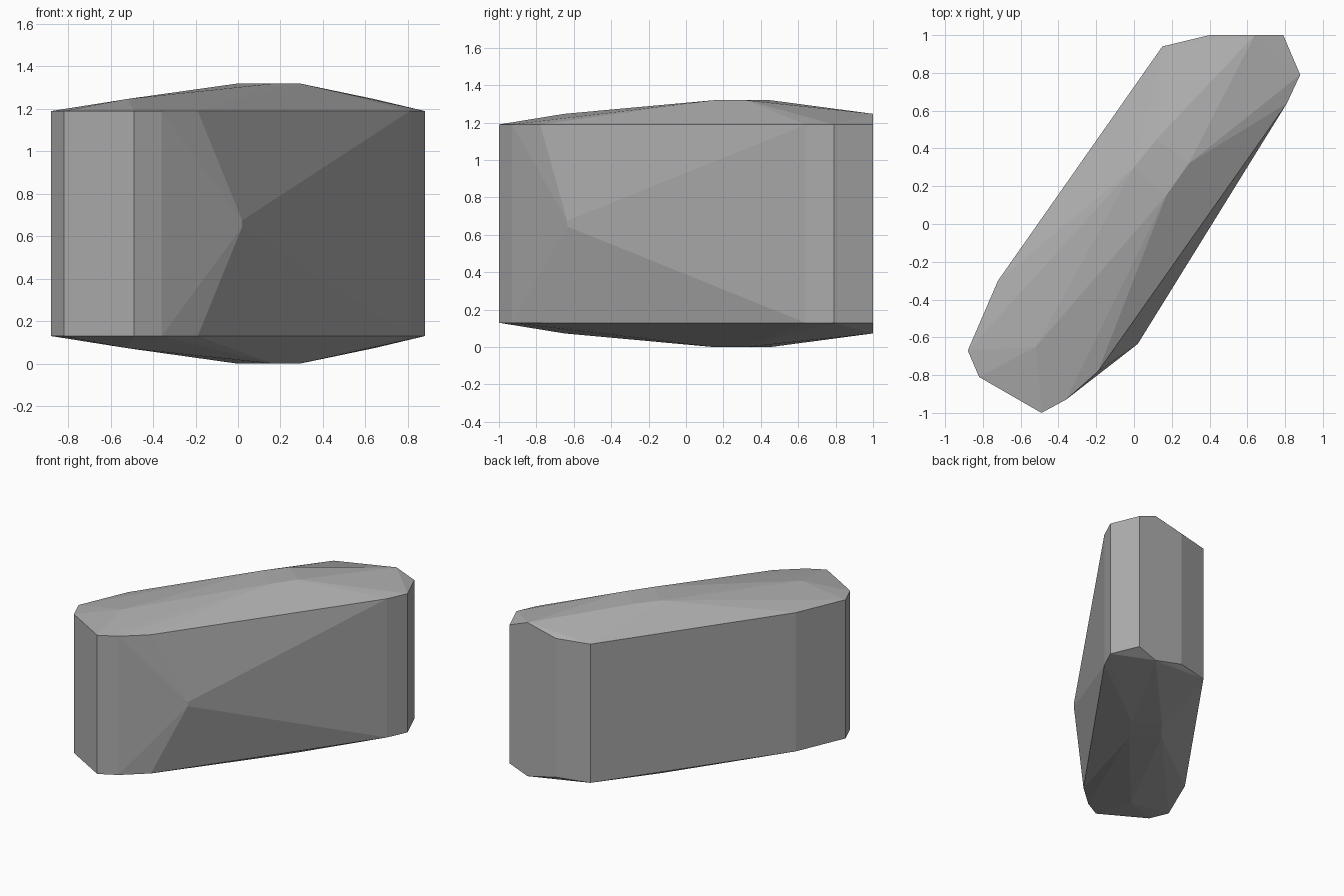
import bpy, bmesh

cube = bpy.data.objects.get("Cube")
if cube:
    bpy.data.objects.remove(cube, do_unlink=True)

MID = 0.66          # height of the mirror plane
RIM = 0.53          # half height of the upright sides

# Stone colour
stone = bpy.data.materials.new("stone grey")
stone.use_nodes = True
grey = (0.42, 0.42, 0.42, 1)
stone.diffuse_color = grey
stone.node_tree.nodes["Principled BSDF"].inputs["Base Color"].default_value = grey

# Outline of the upright sides, seen from above
outline = [(0.15, 0.94), (0.4, 1.0), (0.79, 1.0), (0.88, 0.79), (0.81, 0.64),
           (-0.19, -0.78), (-0.36, -0.93), (-0.49, -1.0), (-0.82, -0.81),
           (-0.88, -0.67), (-0.72, -0.30)]
half = [(x, y, RIM) for x, y in outline]

# Low crown: flat middle, a shoulder at each end
half += [(0.0, 0.3, 0.66), (0.17, 0.15, 0.66), (0.29, 0.32, 0.66), (0.12, 0.45, 0.66),
         (-0.52, -0.65, 0.587), (0.64, 1.0, 0.587)]

# Point bulging from the broad front side
half.append((0.02, -0.635, 0.015))

# Chipped block: the convex skin around both mirrored halves
bm = bmesh.new()
for x, y, h in half:
    for side in (1, -1):
        bm.verts.new((x, y, MID + side * h))
hull = bmesh.ops.convex_hull(bm, input=bm.verts[:])
loose = {v for v in hull["geom_interior"] + hull["geom_unused"]
         if isinstance(v, bmesh.types.BMVert) and not v.link_faces}
bmesh.ops.delete(bm, geom=list(loose), context="VERTS")
bmesh.ops.recalc_face_normals(bm, faces=bm.faces[:])

mesh = bpy.data.meshes.new("stone_block")
bm.to_mesh(mesh)
bm.free()
mesh.materials.append(stone)
block = bpy.data.objects.new("stone_block", mesh)
bpy.context.collection.objects.link(block)
